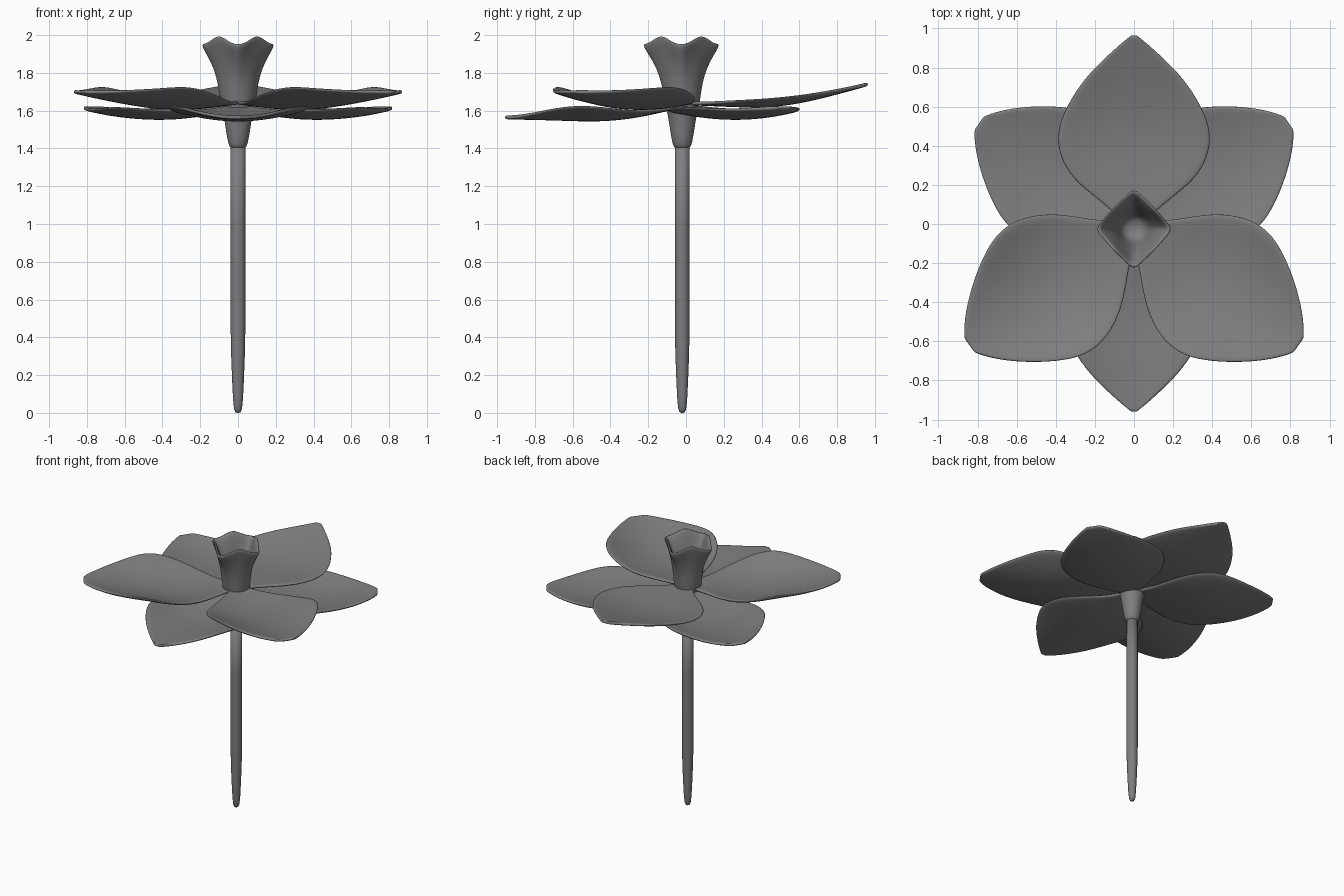
import bpy, math

if "Cube" in bpy.data.objects:
    bpy.data.objects.remove(bpy.data.objects["Cube"])

CY = -0.02  # flower axis in y

grey = bpy.data.materials.new("dark_grey")
grey.diffuse_color = (0.21, 0.21, 0.21, 1)
grey.use_nodes = True
grey.node_tree.nodes["Principled BSDF"].inputs["Base Color"].default_value = grey.diffuse_color


def make(name, verts, faces, subsurf=0, thick=0):
    me = bpy.data.meshes.new(name)
    me.from_pydata(verts, [], faces)
    me.validate()
    me.materials.append(grey)
    ob = bpy.data.objects.new(name, me)
    bpy.context.collection.objects.link(ob)
    for p in me.polygons:
        p.use_smooth = True
    if thick:
        m = ob.modifiers.new("thickness", 'SOLIDIFY')
        m.thickness, m.offset = thick, 0
    if subsurf:
        m = ob.modifiers.new("smooth", 'SUBSURF')
        m.levels = m.render_levels = subsurf
    return ob


def lathe(name, profile, n, subsurf):
    """Revolve (radius, z, squareness, wave); closed with end caps."""
    verts, faces = [], []
    for r, z, sq, wave in profile:
        for i in range(n):
            a = 2 * math.pi * i / n
            # blend from circle to diamond; corners droop, sides rise
            diamond = 1 / (abs(math.cos(a)) + abs(math.sin(a)))
            rr = r * (1 + sq * (diamond - 1))
            verts.append((rr * math.cos(a), CY + rr * math.sin(a) * (1 + 0.06 * sq) - 0.006 * sq,
                          z - wave * math.cos(4 * a)))
    for j in range(len(profile) - 1):
        for i in range(n):
            k = (i + 1) % n
            faces.append((j * n + i, j * n + k, (j + 1) * n + k, (j + 1) * n + i))
    faces.append(tuple(reversed(range(n))))
    top = (len(profile) - 1) * n
    faces.append(tuple(range(top, top + n)))
    return make(name, verts, faces, subsurf)


# Stem with a tapered rounded foot
lathe("stem", [(r, z, 0, 0) for r, z in [
    (0.004, 0), (0.014, 0.004), (0.021, 0.022), (0.026, 0.07), (0.031, 0.17),
    (0.036, 0.3), (0.0385, 0.42), (0.0385, 1.0), (0.0385, 1.45)]], 32, 0)

# Receptacle and trumpet: outside up to the wavy rim, then down the inside
lathe("trumpet", [
    (0.02, 1.40, 0, 0), (0.042, 1.40, 0, 0), (0.053, 1.43, 0, 0), (0.065, 1.50, 0, 0),
    (0.076, 1.58, 0, 0), (0.094, 1.64, 0, 0), (0.106, 1.74, 0.2, 0),
    (0.133, 1.83, 0.5, 0.004), (0.168, 1.90, 0.75, 0.012), (0.198, 1.955, 0.88, 0.021),
    (0.199, 1.976, 0.88, 0.023), (0.178, 1.972, 0.88, 0.022), (0.145, 1.90, 0.75, 0.012),
    (0.110, 1.83, 0.5, 0.004), (0.086, 1.74, 0.2, 0), (0.066, 1.675, 0, 0),
    (0.04, 1.652, 0, 0), (0.003, 1.646, 0, 0)], 32, 1)

# Petal half-widths along the length: pointed and blunt outlines
POINTED = [(0, .04), (.1, .12), (.2, .26), (.3, .355), (.43, .4), (.55, .382), (.67, .32),
           (.78, .242), (.88, .138), (.95, .058), (.985, .012)]
BLUNT = [(0, .03), (.13, .14), (.23, .245), (.33, .33), (.47, .392), (.6, .386), (.72, .328),
         (.83, .255), (.93, .172), (1.0, .095), (1.035, .042)]


def interp(pts, u):
    for (a, za), (b, zb) in zip(pts, pts[1:]):
        if u <= b:
            t = (u - a) / (b - a)
            return za + (zb - za) * t
    return pts[-1][1]


def petal(name, angle, outline, scale, mid, cup):
    """mid = (distance, z) along the midline; cup = (distance, edge curl)."""
    nv = 9
    ca, sa = math.cos(math.radians(angle)), math.sin(math.radians(angle))
    verts, faces = [], []
    for u, w in outline:
        u, w = u * scale, w * scale
        for j in range(nv):
            v = w * (2 * j / (nv - 1) - 1)
            z = interp(mid, u) + interp(cup, u) * (v / 0.38) ** 2
            verts.append((u * ca - v * sa, CY + u * sa + v * ca, z))
    for i in range(len(outline) - 1):
        for j in range(nv - 1):
            a = i * nv + j
            faces.append((a, a + nv, a + nv + 1, a + 1))
    make(name, verts, faces, 2, 0.02)


upper_side = [(0, 1.645), (.2, 1.625), (.35, 1.61), (.5, 1.613), (.75, 1.648), (1.06, 1.705)]
lower_side = [(0, 1.625), (.2, 1.59), (.4, 1.56), (.6, 1.56), (.8, 1.583), (1.0, 1.625)]

# Upper whorl: pointed back petal and two blunt front petals
petal("upper_back_petal", 90, POINTED, 1.0,
      [(0, 1.64), (.2, 1.632), (.4, 1.622), (.6, 1.64), (.8, 1.69), (1.0, 1.745)],
      [(0, .02), (1, .045)])
# Lower whorl: pointed front petal and two blunt back petals
petal("lower_front_petal", -90, POINTED, 0.955,
      [(0, 1.625), (.2, 1.58), (.35, 1.553), (.5, 1.55), (.7, 1.558), (1.0, 1.566)],
      [(0, .01), (.3, .045), (.6, .095), (1, .1)])
for side, up, low in (("right", -35.5, 34), ("left", 215.5, 146)):
    petal("upper_petal_" + side, up, BLUNT, 1.0, upper_side,
          [(0, .05), (.3, .065), (.6, .1), (1, .1)])
    petal("lower_petal_" + side, low, BLUNT, 0.925, lower_side,
          [(0, .03), (.3, .045), (.6, .07), (1, .07)])
